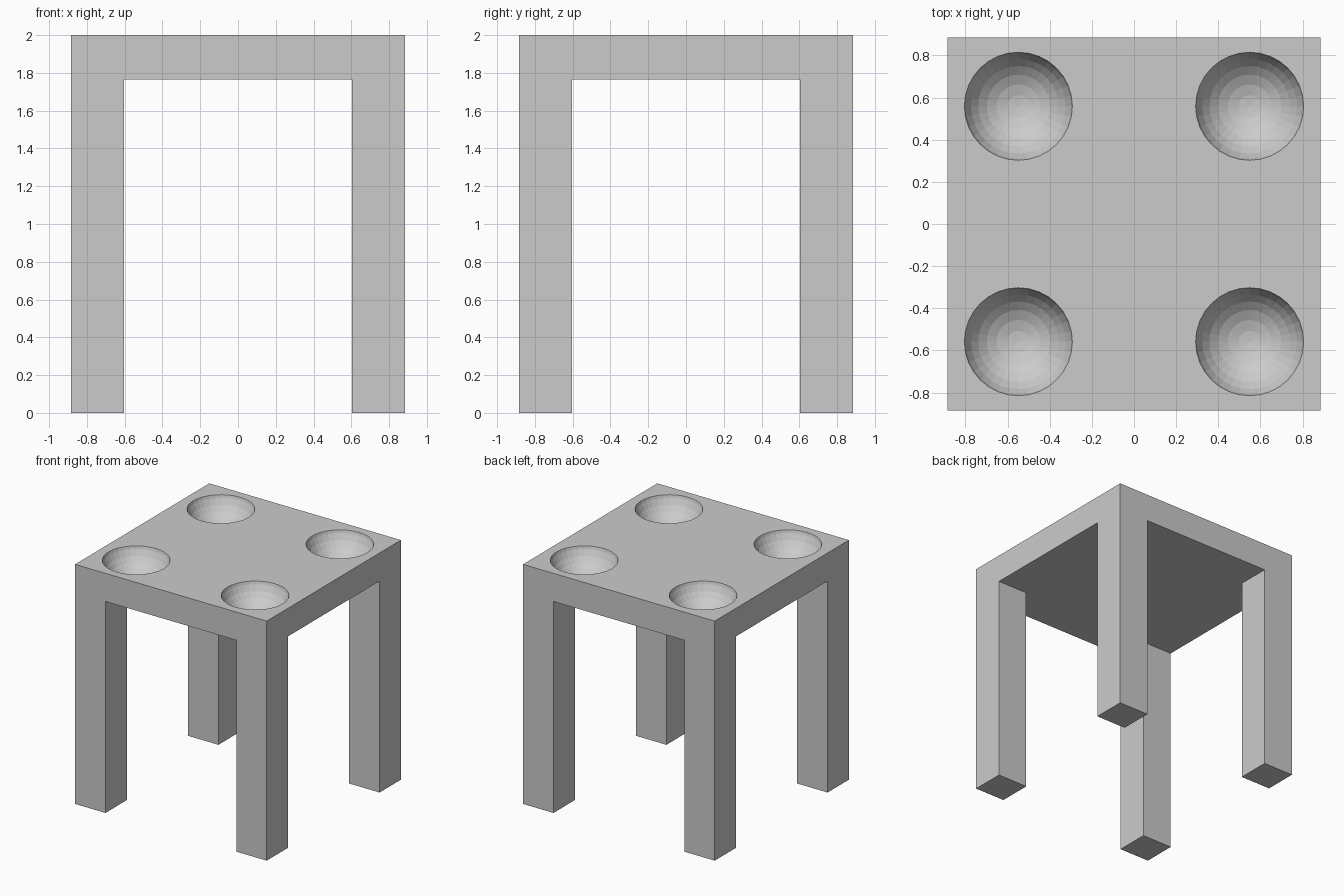
import bpy, bmesh
from mathutils import Matrix, Vector

if "Cube" in bpy.data.objects:
    bpy.data.objects.remove(bpy.data.objects["Cube"])

HALF, INNER = 0.885, 0.604        # outer half width, inner face of the legs
TOP, UNDER = 2.0, 1.765           # top face and underside of the slab
CUP_X, CUP_Y, CUP_R, CUP_Z = 0.549, 0.559, 0.27, 2.08


def make_object(name, bm):
    mesh = bpy.data.meshes.new(name)
    bm.to_mesh(mesh)
    bm.free()
    obj = bpy.data.objects.new(name, mesh)
    bpy.context.collection.objects.link(obj)
    return obj


# Slab, split along the inner leg lines
bm = bmesh.new()
bmesh.ops.create_cube(bm, size=1, matrix=Matrix.Translation((0, 0, (TOP + UNDER) / 2))
                      @ Matrix.Diagonal((2 * HALF, 2 * HALF, TOP - UNDER, 1)))
for axis in (Vector((1, 0, 0)), Vector((0, 1, 0))):
    for side in (-INNER, INNER):
        bmesh.ops.bisect_plane(bm, geom=bm.verts[:] + bm.edges[:] + bm.faces[:],
                               plane_co=axis * side, plane_no=axis)

# Legs, pulled down from the four corner squares
corners = []
for f in bm.faces:
    c = f.calc_center_median()
    if c.z < UNDER + 0.01 and abs(c.x) > INNER and abs(c.y) > INNER:
        corners.append(f)
pulled = bmesh.ops.extrude_face_region(bm, geom=corners)["geom"]
for v in pulled:
    if isinstance(v, bmesh.types.BMVert):
        v.co.z = 0
bmesh.ops.delete(bm, geom=[f for f in corners if f.is_valid], context='FACES')
bmesh.ops.dissolve_limit(bm, angle_limit=0.01, verts=bm.verts[:], edges=bm.edges[:])
bmesh.ops.recalc_face_normals(bm, faces=bm.faces[:])
table = make_object("table", bm)

# Four round hollows in the top
bm = bmesh.new()
for sx in (-1, 1):
    for sy in (-1, 1):
        bmesh.ops.create_uvsphere(bm, u_segments=32, v_segments=16, radius=CUP_R,
                                  matrix=Matrix.Translation((sx * CUP_X, sy * CUP_Y, CUP_Z)))
cutter = make_object("hollow_cutter", bm)
cutter.hide_render = True
cutter.display_type = 'WIRE'

cut = table.modifiers.new("hollows", 'BOOLEAN')
cut.operation = 'DIFFERENCE'
cut.solver = 'EXACT'
cut.object = cutter
